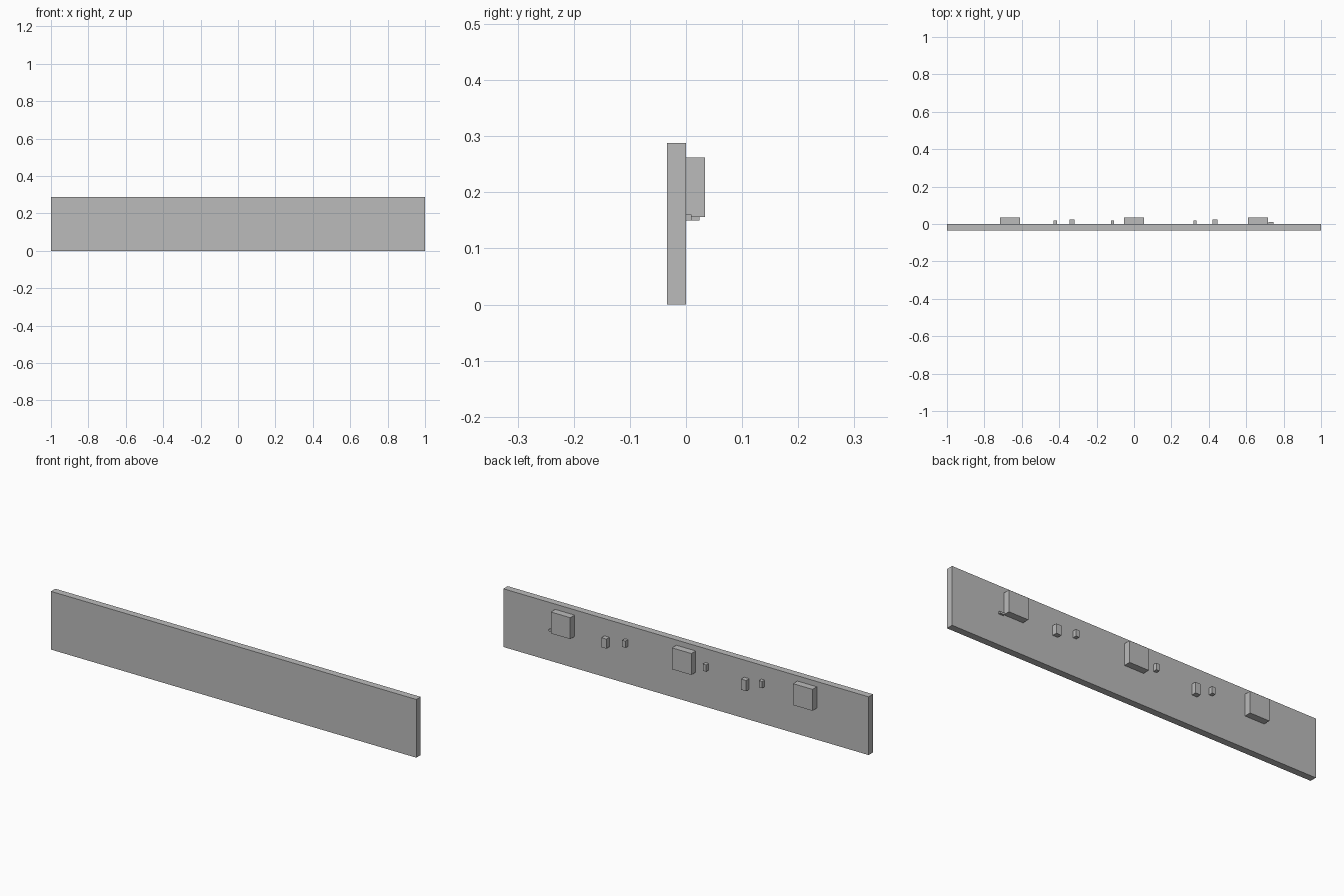
import bpy

cube = bpy.data.objects.get("Cube")
if cube:
    bpy.data.objects.remove(cube, do_unlink=True)

GREY = (0.5, 0.5, 0.5, 1)
grey = bpy.data.materials.new("plain grey")
grey.use_nodes = True
grey.diffuse_color = GREY
bsdf = next(n for n in grey.node_tree.nodes if n.type == "BSDF_PRINCIPLED")
bsdf.inputs["Base Color"].default_value = GREY


def box(name, x, width, y0, y1, z0, z1):
    """Box centred on x, spanning the given y and z ranges."""
    bpy.ops.mesh.primitive_cube_add(size=1, location=(x, (y0 + y1) / 2, (z0 + z1) / 2))
    ob = bpy.context.object
    ob.name = name
    ob.scale = (width, y1 - y0, z1 - z0)
    bpy.ops.object.transform_apply(location=False, rotation=False, scale=True)
    ob.data.materials.append(grey)
    return ob


# Long flat panel
DEPTH = 0.034
box("panel", 0, 2, -DEPTH, 0, 0, 0.288)

# Three square blocks along the back
for side, x in (("left", 0.663), ("middle", 0), ("right", -0.663)):
    box(side + "_block", x, 0.106, 0, DEPTH, 0.156, 0.262)

# Tall pegs
box("left_tall_peg", 0.433, 0.028, 0, 0.024, 0.156, 0.203)
box("right_tall_peg", -0.332, 0.028, 0, 0.024, 0.15, 0.203)

# Short pegs
for side, x in (("left", 0.326), ("middle", -0.115), ("right", -0.422)):
    box(side + "_short_peg", x, 0.018, 0, 0.02, 0.186, 0.219)

# Tiny tab beside the left block
box("tiny_tab", 0.732, 0.026, 0, 0.01, 0.15, 0.16)
